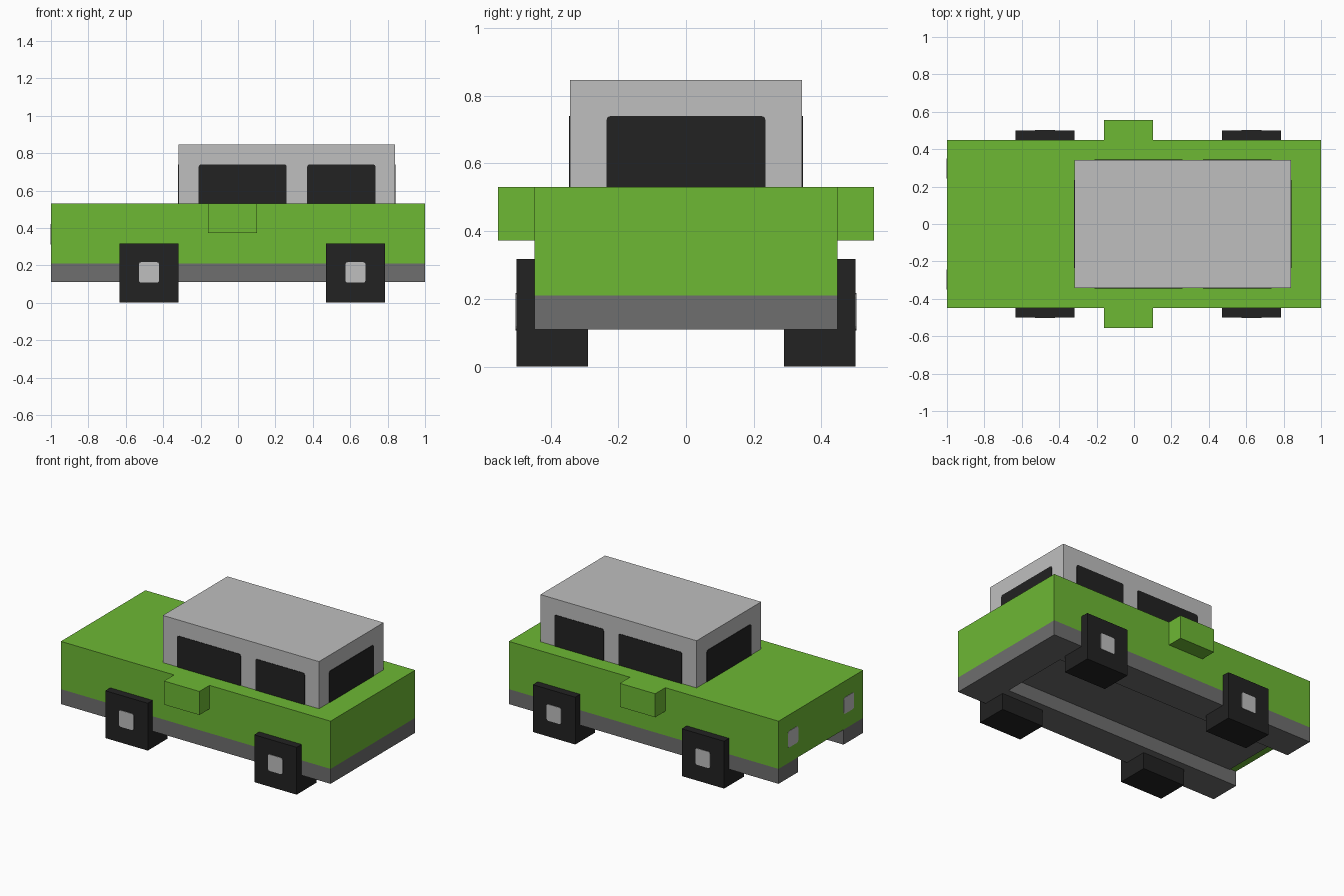
import bpy
import bmesh

cube = bpy.data.objects.get("Cube")
if cube:
    bpy.data.objects.remove(cube, do_unlink=True)


def material(name, rgb):
    lin = [((c / 255 + 0.055) / 1.055) ** 2.4 for c in rgb] + [1.0]
    mat = bpy.data.materials.new(name)
    mat.use_nodes = True
    mat.diffuse_color = lin
    mat.node_tree.nodes["Principled BSDF"].inputs["Base Color"].default_value = lin
    return mat


GREEN = material("green paint", (109, 184, 52))
LIGHT = material("light grey", (191, 191, 191))
GREY = material("chassis grey", (110, 110, 110))
BLACK = material("black", (34, 34, 34))


def finish(name, bm, mat):
    bmesh.ops.recalc_face_normals(bm, faces=bm.faces[:])
    mesh = bpy.data.meshes.new(name)
    bm.to_mesh(mesh)
    bm.free()
    mesh.materials.append(mat)
    obj = bpy.data.objects.new(name, mesh)
    bpy.context.collection.objects.link(obj)
    return obj


def box(name, x, y, z, mat, axis=None, radius=0.012):
    """Box from (min, max) ranges; corners running along axis are rounded."""
    bm = bmesh.new()
    bmesh.ops.create_cube(bm, size=1)
    for v in bm.verts:
        v.co = [r[0] if c < 0 else r[1] for c, r in zip(v.co, (x, y, z))]
    if axis is not None:
        edges = [e for e in bm.edges
                 if abs(e.verts[0].co[axis] - e.verts[1].co[axis]) > 1e-5]
        bmesh.ops.bevel(bm, geom=edges, offset=radius, segments=2,
                        profile=0.5, affect='EDGES')
    return finish(name, bm, mat)


def pair(name, x, y, z, mat, axis=None):
    """The same box on both sides of the car."""
    box("left_" + name, x, (-y[1], -y[0]), z, mat, axis)
    box("right_" + name, x, y, z, mat, axis)


# Body and cabin
box("body", (-1, 1), (-0.448, 0.448), (0.21, 0.53), GREEN)
box("cabin", (-0.318, 0.84), (-0.342, 0.342), (0.53, 0.846), LIGHT)

# Chassis: U-shaped frame, open at the bonnet end, with a thin floor
bm = bmesh.new()
outline = [(-1, -0.448), (1, -0.448), (1, 0.448), (-1, 0.448),
           (-1, 0.24), (0.78, 0.24), (0.78, -0.24), (-1, -0.24)]
face = bm.faces.new([bm.verts.new((x, y, 0.11)) for x, y in outline])
ext = bmesh.ops.extrude_face_region(bm, geom=[face])
bmesh.ops.translate(bm, vec=(0, 0, 0.1),
                    verts=[v for v in ext["geom"] if isinstance(v, bmesh.types.BMVert)])
finish("chassis_frame", bm, GREY)
box("chassis_floor", (-0.95, 0.8), (-0.25, 0.25), (0.204, 0.214), GREY)

# Windows
pair("front_side_window", (-0.21, 0.26), (0.338, 0.345), (0.5, 0.74), BLACK, 1)
pair("rear_side_window", (0.37, 0.735), (0.338, 0.345), (0.5, 0.74), BLACK, 1)
box("windscreen", (-0.321, -0.314), (-0.235, 0.235), (0.5, 0.74), BLACK, 0)
box("rear_window", (0.836, 0.843), (-0.235, 0.235), (0.5, 0.74), BLACK, 0)

# Side mirrors and headlights
pair("mirror", (-0.16, 0.102), (0.44, 0.555), (0.372, 0.53), GREEN)
pair("headlight", (-1.002, -0.995), (0.242, 0.35), (0.312, 0.422), LIGHT, 0)

# Square wheels with hubs
for end, cx in (("front", -0.476), ("rear", 0.628)):
    pair(end + "_wheel", (cx - 0.157, cx + 0.157), (0.29, 0.5), (0, 0.317), BLACK)
    pair(end + "_hub", (cx - 0.054, cx + 0.054), (0.496, 0.503), (0.107, 0.217), LIGHT, 1)
